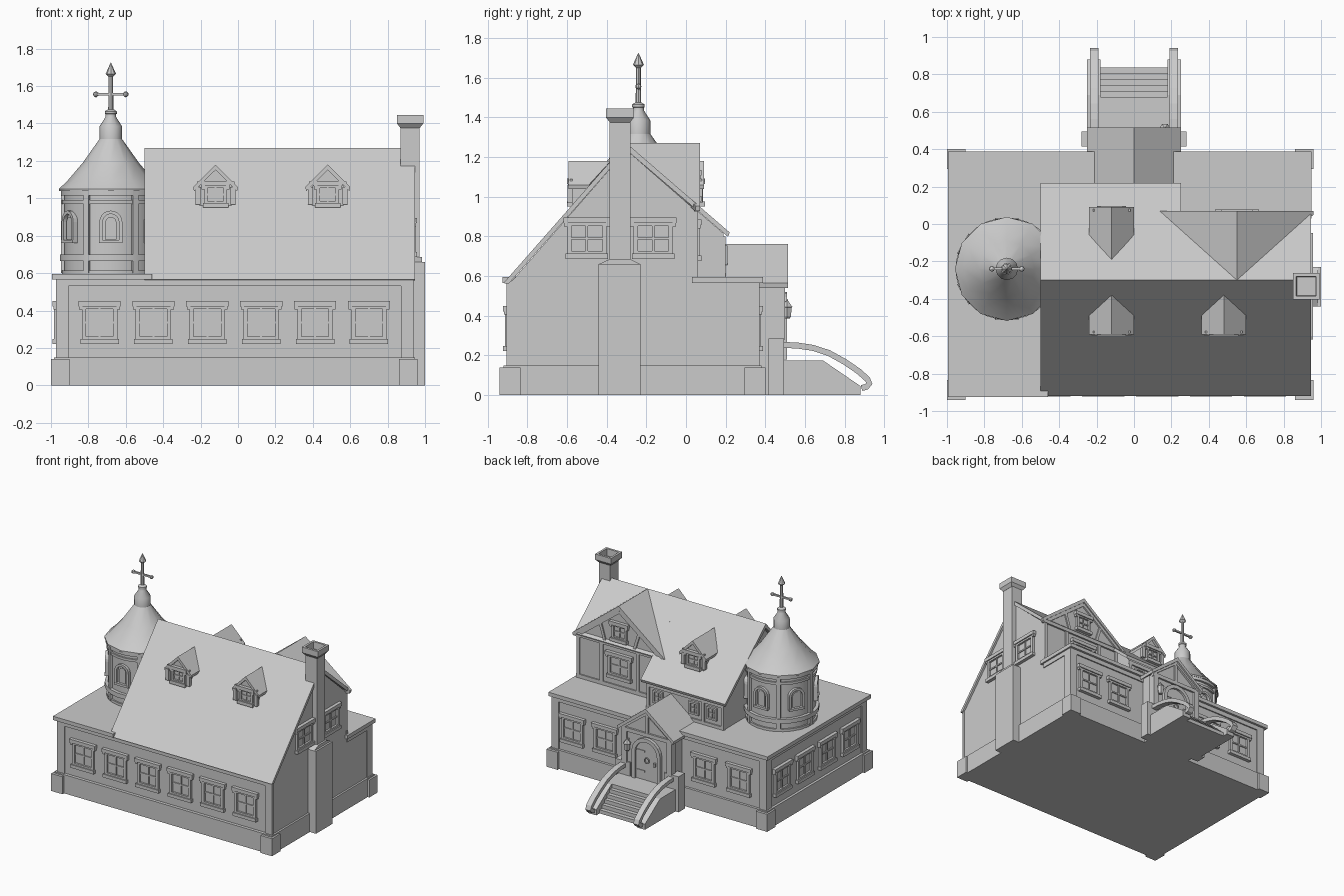
import bpy
from math import pi, sin, cos, radians, hypot
from mathutils import Matrix
import bmesh

if "Cube" in bpy.data.objects:
    bpy.data.objects.remove(bpy.data.objects["Cube"])

# ---- solids: each returns (verts, faces) ----
def prism(pts, axis, a, b):
    n = len(pts)
    put = {'x': lambda p, t: (t, p[0], p[1]), 'y': lambda p, t: (p[0], t, p[1]),
           'z': lambda p, t: (p[0], p[1], t)}[axis]
    v = [put(p, t) for t in (a, b) for p in pts]
    f = [list(range(n)), list(range(n, 2 * n))]
    return v, f + [[i, (i + 1) % n, n + (i + 1) % n, n + i] for i in range(n)]

def box(x0, x1, y0, y1, z0, z1):
    return prism([(x0, y0), (x1, y0), (x1, y1), (x0, y1)], 'z', z0, z1)

def lathe(prof, n, cx=0, cy=0, rot=0):
    v = [(cx + r * cos(2 * pi * i / n + rot), cy + r * sin(2 * pi * i / n + rot), z)
         for r, z in prof for i in range(n)]
    f = [[k * n + i, k * n + (i + 1) % n, (k + 1) * n + (i + 1) % n, (k + 1) * n + i]
         for k in range(len(prof) - 1) for i in range(n)]
    return v, f + [list(range(n)), list(range(len(v) - n, len(v)))]

def ribbon(path, t, axis, a, b):
    left, right = [], []
    for i, p in enumerate(path):
        q, r = path[max(i - 1, 0)], path[min(i + 1, len(path) - 1)]
        dx, dy = r[0] - q[0], r[1] - q[1]
        d = hypot(dx, dy)
        left.append((p[0] - dy / d * t / 2, p[1] + dx / d * t / 2))
        right.append((p[0] + dy / d * t / 2, p[1] - dx / d * t / 2))
    return prism(left + right[::-1], axis, a, b)

def arch(cx, w, z0, z1, n=10):
    r = w / 2
    return [(cx + r, z0)] + [(cx + r * cos(pi * i / n), z1 - r + r * sin(pi * i / n))
                             for i in range(n + 1)] + [(cx - r, z0)]

def gable(cx, half, zr, ze, yf, yr, ye, t=.025):
    """Gable roof shell whose back edge follows the slope it runs into."""
    v, f = prism([(cx - half, ze), (cx, zr), (cx + half, ze), (cx + half - .005, ze - t),
                  (cx, zr - t * 1.3), (cx - half + .005, ze - t)], 'y', yf, yr)
    v = v[:6] + [(x, yr + (ye - yr) * abs(x - cx) / half, z) for x, y, z in v[6:]]
    return v, f

def part(name, *solids, M=Matrix(), smooth=False):
    bm = bmesh.new()
    for vs, fs in solids:
        bv = [bm.verts.new(M @ Matrix.Translation(p).to_translation()) for p in vs]
        for f in fs:
            bm.faces.new([bv[i] for i in f])
    bmesh.ops.recalc_face_normals(bm, faces=bm.faces)
    me = bpy.data.meshes.new(name)
    bm.to_mesh(me)
    bm.free()
    ob = bpy.data.objects.new(name, me)
    bpy.context.collection.objects.link(ob)
    if smooth:
        bpy.ops.object.select_all(action='DESELECT')
        ob.select_set(True)
        bpy.context.view_layer.objects.active = ob
        bpy.ops.object.shade_smooth_by_angle(angle=radians(35))
    return ob

def place(x, y, z, deg):
    return Matrix.Translation((x, y, z)) @ Matrix.Rotation(radians(deg), 4, 'Z')

# Window: local -y points outward
def window(name, x, y, z, deg, w=.19, h=.19, t=.022, trim=True):
    a, b = w / 2, h / 2
    s = [box(-a, -a + t, -.018, .01, -b, b), box(a - t, a, -.018, .01, -b, b),
         box(-a, a, -.018, .01, b - t, b), box(-a, a, -.018, .01, -b, -b + t),
         box(-a, a, -.003, .01, -b, b), box(-t / 4, t / 4, -.011, 0, -b, b),
         box(-a, a, -.011, 0, -t / 4, t / 4)]
    if trim:
        s += [box(-a - .018, a + .018, -.027, 0, b - .008, b + .02),
              box(-a - .008, a + .008, -.027, 0, -b - .018, -b + .008),
              box(-a - .014, -a + .004, -.022, 0, b - .025, b),
              box(a - .004, a + .014, -.022, 0, b - .025, b)]
    part(name, *s, M=place(x, y, z, deg))

# ---- ground floor ----
part("plinth", box(-.985, .945, -.92, .38, 0, .15))
part("corner_blocks", *[box(x, x + .1, y, y + .105, 0, .14) for x in (-1, .86) for y in (-.94, .295)])
part("lower_walls", box(-.965, .93, -.895, .36, .1, .575))
part("lower_timber_frame",
     *[box(x, x + .065, y, y + .02, .15, .57) for x in (-.972, .872) for y in (-.905, .35)],
     *[box(-.972, .937, y, y + .02, .53, .57) for y in (-.905, .35)],
     *[box(-.972, -.955, y, y + .065, .15, .57) for y in (-.905, .3)],
     box(-.972, -.955, -.9, .36, .53, .57), box(.92, .937, .3, .36, .15, .57),
     box(.92, .937, .05, .36, .53, .57))
part("flat_roof", box(-.995, -.46, -.925, .388, .565, .595), box(-.46, .95, .03, .388, .565, .595))
for i in range(6):
    window("front_window", -.74 + i * .288, -.895, .335, 0)
for x in (.75, .46, -.42, -.73):
    window("back_window", x, .36, .335, 180)
for i in range(4):
    window("left_window", -.965, .17 - i * .285, .335, -90)

# ---- upper floor ----
part("upper_walls",
     prism([(-.895, .5), (-.895, .555), (-.3, 1.235), (.05, .93), (.05, .5)], 'x', -.47, .93),
     prism([(-.3, .5), (-.3, 1.235), (.19, .815), (.19, .5)], 'x', -.47, .215),
     prism([(.21, .5), (.21, .96), (.55, 1.235), (.93, .94), (.93, .5)], 'y', -.1, .05))
part("main_roof",
     prism([(-.92, .565), (-.3, 1.27), (.22, .82), (.212, .798), (-.3, 1.235), (-.895, .56)], 'x', -.5, .25),
     prism([(-.92, .565), (-.3, 1.27), (.07, .95), (.06, .928), (-.3, 1.235), (-.895, .56)], 'x', .25, .945))
part("cross_gable_roof", gable(.55, .41, 1.27, .952, .07, -.3, .05))
part("cross_gable_timber",
     box(.205, .945, .04, .064, .925, .955), box(.205, .935, .04, .06, .595, .625),
     *[box(x - .014, x + .014, .04, .06, .6, .94) for x in (.222, .39, .71, .918)],
     *[ribbon([(.55 + s * .36, .95), (.55, 1.225)], .03, 'y', .04, .062) for s in (-1, 1)],
     *[ribbon([(.55 + s * .13, .95), (.55 + s * .17, 1.08)], .022, 'y', .04, .06) for s in (-1, 1)])
window("cross_gable_window", .55, .05, .78, 180, .2, .17)
window("attic_window", .55, .05, 1.055, 180, .13, .12, .018)
part("rear_wall_timber", box(-.475, .215, .18, .2, .77, .8), box(-.475, .215, .18, .2, .595, .62),
     *[box(x - .012, x + .012, .18, .2, .6, .8) for x in (-.463, -.29, .2)])
for x in (.11, -.21, -.37):
    window("rear_small_window", x, .19, .705, 180, .085, .1, .014, False)
for y in (-.5, -.165):
    window("gable_window", .93, y, .79, 90, .2, .17)

# Dormers: (centre x, wall face y, roof front, ridge back, eave back, facing)
for cx, yw, yf, yr, ye, deg in ((-.12, -.572, -.592, -.38, -.49, 0), (.48, -.572, -.592, -.38, -.49, 0),
                                (-.12, .068, .09, -.19, -.06, 180)):
    s = -1 if deg == 0 else 1
    part("dormer_roof", gable(cx, .12, 1.18, 1.06, yf, yr, ye, .022))
    part("dormer_walls", prism([(cx - .085, .92), (cx - .085, 1.068), (cx, 1.153), (cx + .085, 1.068),
                                (cx + .085, .92)], 'y', yw, yw - s * .17))
    part("dormer_trim", *[box(cx + k * .092 - .014, cx + k * .092 + .014, min(yw, yw + s * .015) - .01,
                              max(yw, yw + s * .015), .968, 1.06) for k in (-1, 1)],
         box(cx - .1, cx + .1, min(yw, yw + s * .012), max(yw, yw + s * .012), 1.075, 1.09))
    window("dormer_window", cx, yw, 1.02, deg, .12, .105, .018)

# ---- chimney ----
part("chimney",
     box(.85, 1, -.44, -.23, 0, .66), box(.87, .97, -.385, -.28, .6, 1.39),
     prism([(-.44, .66), (-.23, .66), (-.28, .685), (-.385, .685)], 'x', .9, .985))
part("chimney_cap", lathe([(.072, 1.375), (.1, 1.4), (.1, 1.445), (.075, 1.445), (.07, 1.39)],
                          4, .92, -.333, pi / 4))

# ---- round tower ----
TX, TY = -.68, -.24
part("tower_body", lathe([(.25, .57), (.25, 1.05)], 24, TX, TY, pi / 24), smooth=True)
part("tower_bands", lathe([(.262, .59), (.262, .615)], 24, TX, TY, pi / 24),
     lathe([(.275, .665), (.275, .7)], 24, TX, TY, pi / 24),
     lathe([(.262, .97), (.262, .99)], 24, TX, TY, pi / 24),
     lathe([(.268, 1.015), (.268, 1.045)], 24, TX, TY, pi / 24), smooth=True)
part("tower_roof", lathe([(.278, 1.038), (.278, 1.05), (.235, 1.09), (.15, 1.19), (.058, 1.32)],
                         12, TX, TY), smooth=True)
part("lantern", lathe([(.06, 1.31), (.06, 1.385), (.028, 1.435), (.028, 1.45), (.032, 1.452),
                       (.032, 1.465), (.016, 1.475)], 12, TX, TY), smooth=True)
part("finial", lathe([(.014, 1.46), (.012, 1.65), (.028, 1.665), (.001, 1.725)], 8, TX, TY),
     box(TX - .08, TX + .08, TY - .007, TY + .007, 1.55, 1.563),
     *[lathe([(.002, 1.54), (.013, 1.548), (.015, 1.556), (.013, 1.565), (.002, 1.572)], 8, TX + s * .08, TY)
       for s in (-1, 1)])
for i in range(6):
    part("tower_post", box(-.016, .016, -.266, -.235, .6, 1.04), M=place(TX, TY, 0, 30 + 60 * i))
    part("tower_window", ribbon(arch(0, .105, .77, .925), .018, 'y', -.268, -.24),
         box(-.062, .062, -.272, -.24, .76, .778), prism(arch(0, .06, .78, .9), 'y', -.256, -.24),
         M=place(TX, TY, 0, 60 * i))

# ---- porch ----
part("porch_walls", prism([(-.215, 0), (-.215, .56), (0, .73), (.215, .56), (.215, 0)], 'y', .19, .485))
part("porch_roof", gable(0, .25, .762, .565, .515, .19, .19))
part("porch_piers", *[box(min(s * .15, s * .28), max(s * .15, s * .28), .415, .495, 0, .285) for s in (-1, 1)])
part("porch_timber", box(-.225, .225, .475, .5, .53, .56), box(-.012, .012, .475, .498, .55, .73),
     *[box(s * .2 - .022, s * .2 + .022, .45, .5, .28, .55) for s in (-1, 1)],
     *[ribbon([(s * .22, .56), (0, .725)], .03, 'y', .475, .502) for s in (-1, 1)])
part("door", prism(arch(0, .2, .18, .49), 'y', .47, .493))
part("door_surround", ribbon(arch(0, .225, .18, .505), .03, 'y', .47, .51))
part("door_fittings", *[box(.02, .09, .49, .498, z, z + .014) for z in (.24, .4)],
     box(-.08, -.065, .49, .51, .31, .34),
     ribbon([(.02 * cos(i * pi / 6), .34 + .02 * sin(i * pi / 6)) for i in range(13)], .007, 'y', .492, .502))
part("wall_lamp", lathe([(.014, .385), (.022, .395), (.026, .44), (.03, .445), (.006, .475), (.002, .485)],
                        6, .165, .51), box(.16, .17, .48, .515, .465, .475))

# ---- steps and rails ----
part("steps", box(-.19, .19, .48, .68, 0, .175),
     *[box(-.19, .19, .67, .71 + i * .032, 0, .145 - i * .029) for i in range(5)])
for s in (-1, 1):
    a, b = sorted((s * .18, s * .252))
    part("step_side_wall", prism([(.42, 0), (.42, .175), (.69, .175), (.88, .045), (.88, 0)], 'x', a, b))
    a, b = sorted((s * .19, s * .236))
    part("hand_rail", ribbon([(.48, .253), (.56, .25), (.64, .238), (.72, .212), (.8, .168), (.87, .12),
                              (.915, .08), (.925, .058), (.91, .042), (.885, .035)], .03, 'x', a, b))
